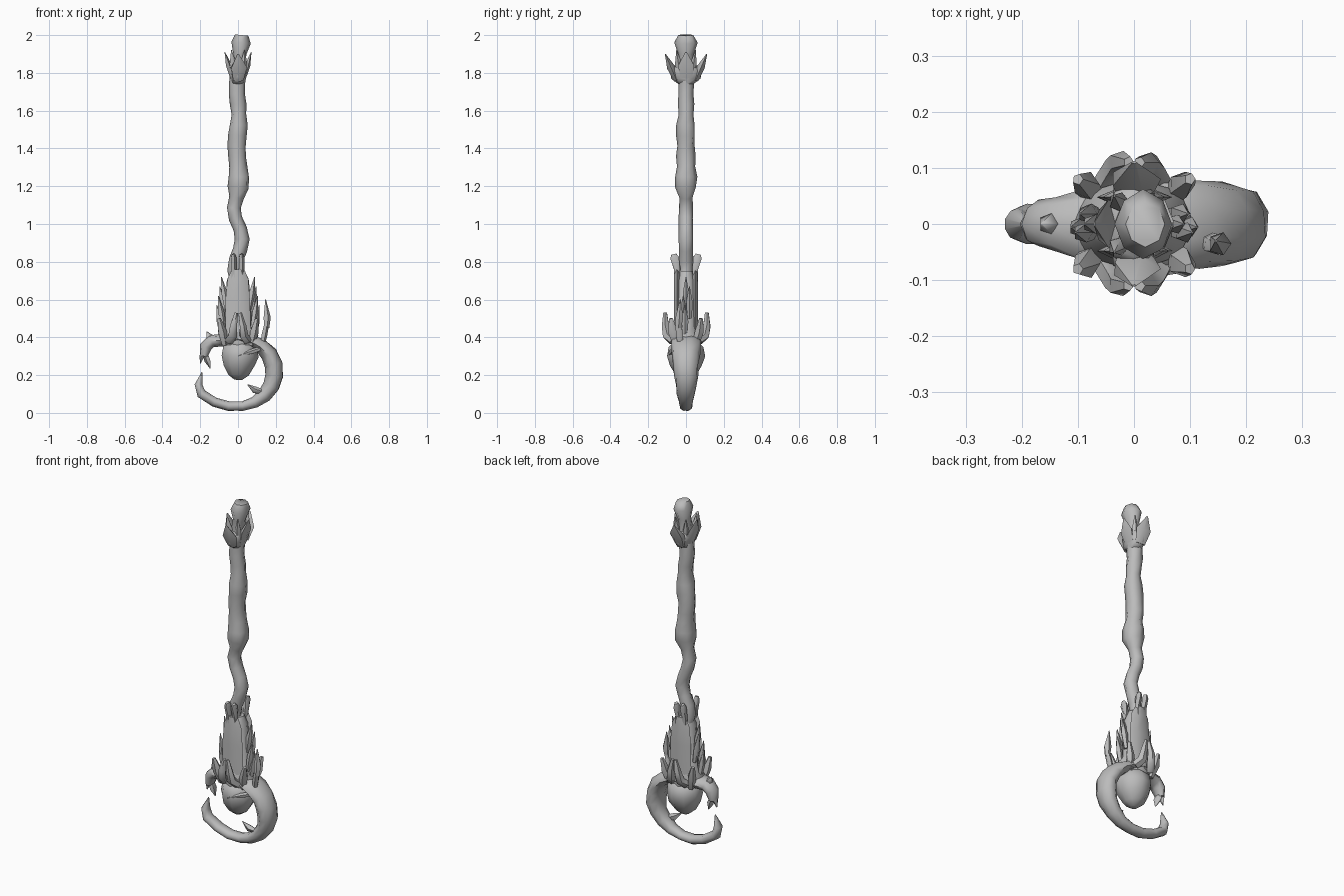
import bpy, math, random
from mathutils import Vector

random.seed(4)
if "Cube" in bpy.data.objects:
    bpy.data.objects.remove(bpy.data.objects["Cube"], do_unlink=True)

grey = bpy.data.materials.new("stone grey")
grey.use_nodes = True
colour = (0.5, 0.5, 0.5, 1)
grey.diffuse_color = colour
grey.node_tree.nodes["Principled BSDF"].inputs["Base Color"].default_value = colour


def branch(name, centres, widths, depths, sides=8, jitter=0.05):
    """Loft slightly irregular oval rings along a path; depth is measured along y."""
    points = [Vector(centre) for centre in centres]
    last = len(points) - 1
    verts, faces = [], []
    for i, (point, width, depth) in enumerate(zip(points, widths, depths)):
        along = (points[min(i + 1, last)] - points[max(i - 1, 0)]).normalized()
        across = Vector((0, 1, 0)).cross(along).normalized()
        outward = along.cross(across)
        for k in range(sides):
            angle = math.tau * k / sides
            scale = 1 + random.uniform(-jitter, jitter)
            verts.append(point + scale * (across * math.cos(angle) * width
                                          + outward * math.sin(angle) * depth))
    for i in range(last):
        low, high = i * sides, (i + 1) * sides
        for k in range(sides):
            following = (k + 1) % sides
            faces.append((low + k, low + following, high + following, high + k))
    faces.append(tuple(reversed(range(sides))))
    faces.append(tuple(range(last * sides, len(verts))))
    mesh = bpy.data.meshes.new(name)
    mesh.from_pydata(verts, [], faces)
    mesh.materials.append(grey)
    part = bpy.data.objects.new(name, mesh)
    bpy.context.collection.objects.link(part)
    bpy.ops.object.select_all(action="DESELECT")
    part.select_set(True)
    bpy.context.view_layer.objects.active = part
    bpy.ops.object.shade_smooth_by_angle(angle=math.radians(65))


def column(name, heights, widths, depths, lean=0, sides=8):
    """Upright stack of rings whose top leans along x."""
    bottom, top = heights[0], heights[-1]
    centres = [(lean * (z - bottom) / (top - bottom), 0, z) for z in heights]
    branch(name, centres, widths, depths, sides)


def thorn(name, base, tip, width, depth, bow=(0, 0, 0), blunt=0.1):
    """Five-sided spike that swells halfway, bows outward and tapers to its tip."""
    base, tip = Vector(base), Vector(tip)
    middle = (base + tip) / 2 + Vector(bow)
    swell = (0.7, 1, blunt)
    branch(name, (base, middle, tip), [width * s for s in swell], [depth * s for s in swell], 5, 0.08)


# Gnarled shaft: a fading wobble with thicker knotted bands
def shaft_radius(z):
    if z < 1.15:
        return 0.037
    if z < 1.28:
        return 0.056
    return 0.049 if z < 1.56 else 0.041


def shaft_sway(z):
    strength = 0.022 if z < 1.15 else 0.006
    return strength * math.cos(math.tau * (z - 0.92) / 0.32)


heights = [0.7 + 0.055 * step for step in range(21)]
radii = [shaft_radius(z) for z in heights]
branch("shaft", [(shaft_sway(z), 0, z) for z in heights], radii, radii, 8, 0.08)

# Pommel knob and leafy crown
column("pommel", (1.8, 1.9, 1.96, 2), (0.04, 0.035, 0.05, 0.035), (0.05, 0.04, 0.06, 0.04), lean=0.02)
column("crown_cup", (1.74, 1.77, 1.81, 1.84), (0.037, 0.042, 0.05, 0.05), (0.038, 0.075, 0.08, 0.06))
for side in (-1, 1):
    thorn("crown_broad_leaf", (0, side * 0.05, 1.76), (0, side * 0.11, 1.9), 0.045, 0.022)
    thorn("crown_side_leaf", (side * 0.03, 0, 1.77), (side * 0.07, 0, 1.91), 0.016, 0.045)
    for end in (-1, 1):
        thorn("crown_inner_leaf", (side * 0.02, end * 0.03, 1.78), (side * 0.035, end * 0.05, 1.92), 0.02, 0.018)

# Socket above the hook
column("socket", (0.36, 0.41, 0.46, 0.7, 0.75), (0.1, 0.11, 0.075, 0.06, 0.035), (0.08, 0.08, 0.06, 0.05, 0.035))

for side in (-1, 1):
    # Long upright slats on front and back, ending in flared forks
    slat_y = side * 0.048
    branch("face_slat", [(0, slat_y, z) for z in (0.4, 0.6, 0.71, 0.76)],
           (0.067, 0.065, 0.055, 0.032), [0.017] * 4, 6)
    for x in (-0.024, 0.018):
        branch("slat_fork", [(x, slat_y, 0.68), (x, slat_y, 0.76), (x, side * 0.06, 0.82), (x, side * 0.065, 0.84)],
               [0.016] * 3 + [0.01], (0.014, 0.016, 0.024, 0.014), 5)

    # Paired clasps rising in front of the socket
    for x in (-0.025, 0.025):
        branch("clasp_claw",
               [(x * 2, side * 0.07, 0.38), (x * 1.2, side * 0.1, 0.41), (x, side * 0.11, 0.46), (x * 0.4, side * 0.11, 0.53)],
               (0.025, 0.025, 0.02, 0.01), (0.02, 0.025, 0.02, 0.01), 5, 0.08)

    # Ragged thorns stepping down both flanks
    for step in range(4):
        reach = 0.06 + 0.008 * step
        base_z = 0.55 - 0.05 * step
        y = 0.02 * math.sin(step * 2)
        thorn("flank_thorn", (side * reach, y, base_z), (side * (reach + 0.028), y, base_z + 0.17),
              0.018, 0.018)

    # Knobs at the four corners
    for end in (-1, 1):
        thorn("corner_knob", (side * 0.07, end * 0.05, 0.36), (side * 0.1, end * 0.08, 0.5),
              0.025, 0.026, bow=(0, end * 0.005, 0), blunt=0.4)

# Large hook: a widening arc curling under the orb, slimming to an upturned tip
steps = 13
centres, widths, depths = [], [], []
for step in range(steps):
    t = step / (steps - 1)
    angle = math.pi / 2 - 1.32 * math.pi * t
    radius = 0.17 + 0.06 * t ** 4
    centres.append((radius * math.cos(angle) + 0.025 * math.sin(math.pi * t), 0, 0.225 + radius * math.sin(angle)))
    widths.append(0.026 + 0.022 * max(0, math.sin(math.pi * 1.4 * t)))
    depths.append(0.035 + 0.045 * max(0, math.cos(math.pi * 0.7 * t)))
centres += [(-0.21, 0, 0.15), (-0.19, 0, 0.215)]
widths += [0.022, 0.003]
depths += [0.028, 0.003]
branch("hook", centres, widths, depths, 9, 0.07)

# Short opposite arm with a split end
arm_path = ((0, 0, 0.39), (-0.08, 0, 0.385), (-0.14, 0, 0.38), (-0.17, 0, 0.35), (-0.18, 0, 0.3))
branch("short_arm", arm_path, (0.03, 0.033, 0.035, 0.033, 0.02), (0.08, 0.065, 0.05, 0.042, 0.03), 8, 0.06)
thorn("arm_fang", (-0.175, 0, 0.32), (-0.147, 0, 0.235), 0.018, 0.025)
thorn("arm_barb", (-0.18, 0, 0.34), (-0.2, 0, 0.26), 0.014, 0.02)
thorn("arm_crest", (-0.14, 0, 0.38), (-0.165, 0, 0.43), 0.02, 0.02)

# Horn and thorns growing from the hook
thorn("horn_stem", (0.13, -0.03, 0.36), (0.15, -0.04, 0.47), 0.017, 0.02, blunt=0.8)
thorn("horn_blade", (0.15, -0.04, 0.45), (0.146, -0.03, 0.6), 0.021, 0.022, bow=(0.005, 0, -0.02))
thorn("inner_thorn", (0.15, -0.05, 0.35), (0, -0.1, 0.3), 0.014, 0.014)
thorn("lower_thorn", (0.13, -0.02, 0.11), (0.05, -0.03, 0.15), 0.02, 0.02, bow=(0, 0, -0.01))

# Orb with a blunt, faceted tip
orb_radii = (0.05, 0.09, 0.1, 0.086, 0.056, 0.02)
column("orb", (0.175, 0.2, 0.25, 0.3, 0.35, 0.385), orb_radii[::-1], orb_radii[::-1], lean=0.01, sides=9)
